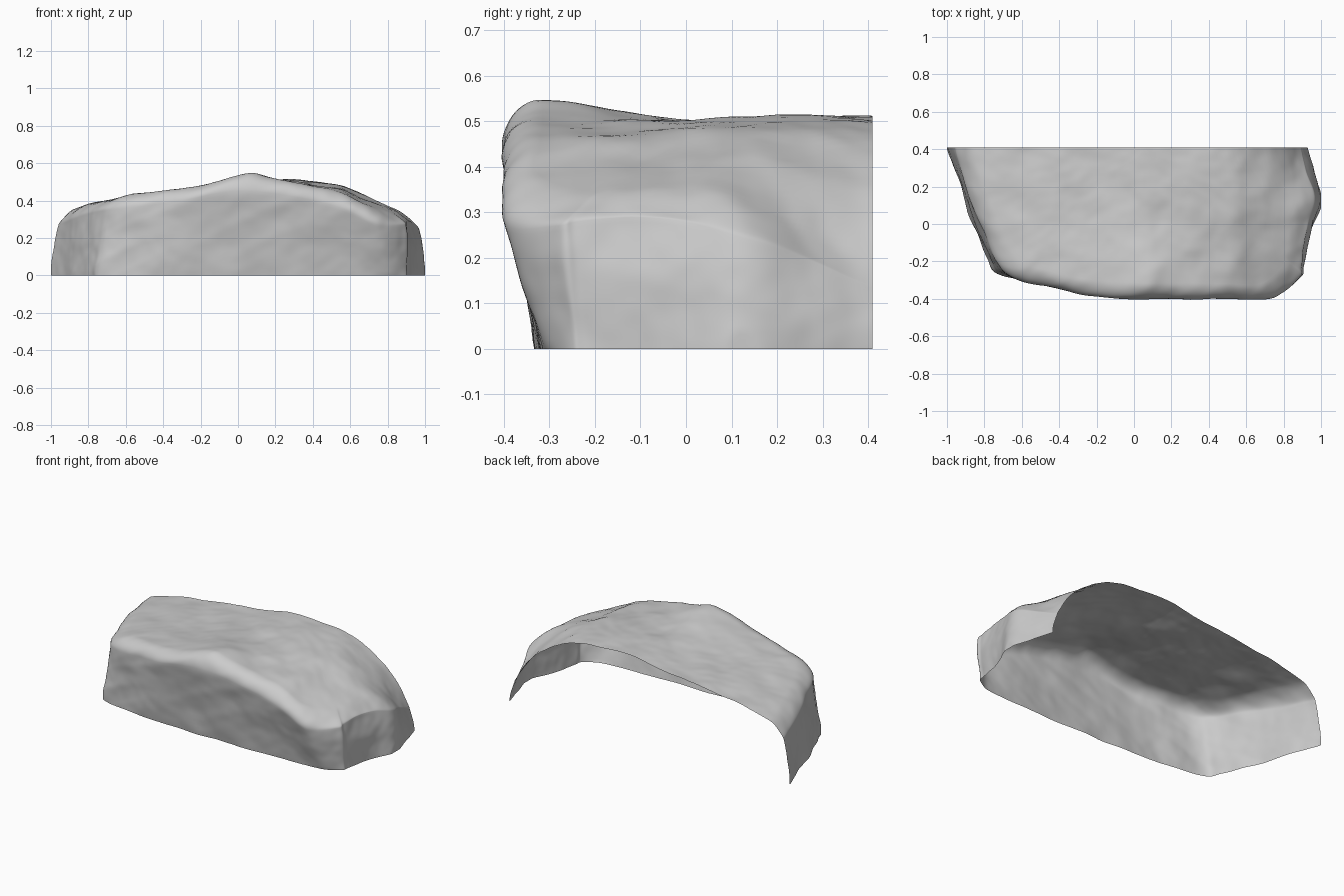
import bpy, bmesh, math
from mathutils import Vector, noise

if "Cube" in bpy.data.objects:
    bpy.data.objects.remove(bpy.data.objects["Cube"])

BACK = 0.41
CENTRE = Vector((0.05, BACK))

# Outline from back left, round the front, to back right:
# base x, base y, shoulder x, shoulder y, shoulder z
OUTLINE = [
    (-1.0, .41, -.965, .41, .27), (-.93, .2, -.90, .2, .29),
    (-.86, 0, -.82, 0, .32), (-.785, -.18, -.74, -.19, .34),
    (-.735, -.265, -.655, -.28, .35), (-.55, -.295, -.5, -.325, .37),
    (-.3, -.32, -.3, -.37, .40), (0, -.33, 0, -.395, .45),
    (.3, -.33, .3, -.395, .42), (.6, -.32, .55, -.40, .36),
    (.78, -.305, .75, -.40, .27), (.895, -.255, .885, -.285, .27),
    (.91, -.21, .895, -.235, .28), (.93, -.1, .91, -.12, .29),
    (.96, 0, .935, 0, .28), (1.0, .13, .96, .13, .24),
    (.965, .28, .92, .28, .19), (.93, .41, .90, .41, .13)]

# Height of the top along x: at the front rim, in the middle, at the back
FRONT = [(-1, .3), (-.75, .38), (-.6, .43), (-.2, .475), (.07, .553),
         (.25, .497), (.55, .44), (.75, .35), (.9, .30), (1, .27)]
MIDDLE = [(-1, .29), (-.8, .38), (-.6, .42), (-.2, .465), (.05, .505),
          (.3, .507), (.55, .49), (.7, .425), (.87, .35), (1, .26)]
REAR = [(-1, .29), (-.92, .34), (-.8, .38), (-.6, .42), (-.2, .465), (.05, .51),
        (.3, .507), (.54, .472), (.66, .41), (.77, .325), (.9, .17), (1, .08)]


def smooth(t):
    t = max(0, min(1, t))
    return t * t * (3 - 2 * t)


def lookup(table, x):
    """Softened linear interpolation."""
    total = 0
    for d in (-.03, 0, .03):
        for (x0, z0), (x1, z1) in zip(table, table[1:]):
            if x + d <= x1:
                total += z0 + (z1 - z0) * (x + d - x0) / (x1 - x0)
                break
        else:
            total += table[-1][1]
    return total / 3


def height(x, y):
    a, b, c = (lookup(t, x) for t in (FRONT, MIDDLE, REAR))
    z = a + (b - a) * smooth((y + .36) / .46)
    return z + (c - b) * smooth((y - .03) / .40)


def column(u):
    """Catmull-Rom sample of the outline."""
    n = len(OUTLINE) - 1
    i = min(int(u * n), n - 1)
    t = u * n - i
    p0, p1, p2, p3 = (OUTLINE[max(0, min(n, i + k))] for k in (-1, 0, 1, 2))
    return [.5 * (2 * b + (c - a) * t + (2 * a - 5 * b + 4 * c - d) * t * t
                  + (3 * b - a - 3 * c + d) * t ** 3)
            for a, b, c, d in zip(p0, p1, p2, p3)]


def wall_point(c, t):
    bx, by, sx, sy, sz = c
    return Vector((bx + (sx - bx) * t ** 1.5,
                   by + (sy - by) * (1 - (1 - t) ** 1.3), sz * t))


def top_point(c, f):
    s = Vector(c[2:4])
    p = CENTRE + (s - CENTRE) * f
    q = min(1, (1 - f) / .10)
    z = c[4] + (height(p.x, p.y) - c[4]) * math.sqrt(max(0, 1 - (1 - q) ** 2))
    return Vector((p.x, p.y, z))


# Rock shell: wall rows, rounded shoulder rows, then top rows to the back centre
COLS, WALL, ROUND, TOP = 204, 24, 12, 40
bm = bmesh.new()
grid = []
for i in range(COLS + 1):
    c = column(i / COLS)
    pts = [wall_point(c, k / WALL) for k in range(WALL + 1)]
    pts += [top_point(c, 1 - .10 * (1 - math.cos(k / ROUND * math.pi / 2)))
            for k in range(1, ROUND + 1)]
    pts += [top_point(c, .90 * (1 - k / TOP)) for k in range(1, TOP + 1)]
    grid.append([bm.verts.new(p) for p in pts])
for a, b in zip(grid, grid[1:]):
    for j in range(len(a) - 1):
        bm.faces.new((a[j], b[j], b[j + 1], a[j + 1]))
bmesh.ops.remove_doubles(bm, verts=bm.verts[:], dist=1e-5)
bm.normal_update()

# Weathered surface: broad lumps, fine grain and faint slanted ledges
moves = []
for v in bm.verts:
    p = v.co
    d = .012 * noise.noise(p * 3.2 + Vector((4, 1, 7)))
    d += .008 * noise.noise(p * 7) + .002 * noise.noise(p * 18)
    slant = p.z * 1.4 - p.x * .6 + p.y * .5
    d += .003 * (1 - 2 * abs(noise.noise(Vector((p.x * 1.5, p.y * 2, slant * 5)))))
    moves.append((v, v.normal * (d - .002)))
for v, m in moves:
    on_base, on_back = v.co.z < 1e-5, v.co.y > BACK - 1e-5
    v.co += m
    if on_base:
        v.co.z = 0
    if on_back:
        v.co.y = BACK
    v.co.z = max(0, v.co.z)
    v.co.y = min(BACK, v.co.y)
    v.co.x = max(-1, min(1, v.co.x))

mesh = bpy.data.meshes.new("rock_shell")
bm.to_mesh(mesh)
bm.free()
rock = bpy.data.objects.new("rock_shell", mesh)
bpy.context.collection.objects.link(rock)
for poly in mesh.polygons:
    poly.use_smooth = True
